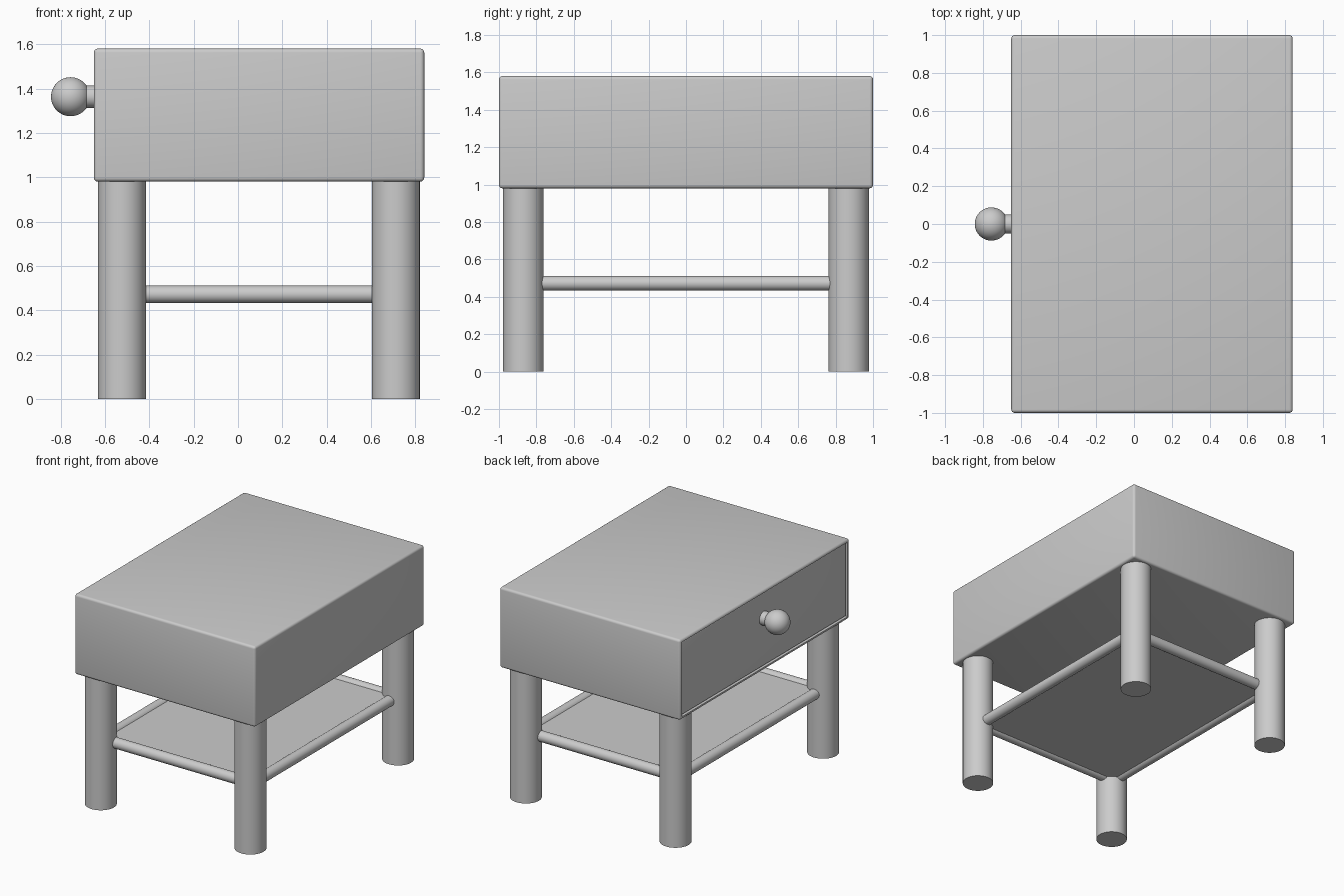
import bpy, bmesh, math
from mathutils import Matrix, Vector

if "Cube" in bpy.data.objects:
    bpy.data.objects.remove(bpy.data.objects["Cube"])


def finish(name, bm):
    bmesh.ops.recalc_face_normals(bm, faces=bm.faces[:])
    mesh = bpy.data.meshes.new(name)
    bm.to_mesh(mesh)
    bm.free()
    obj = bpy.data.objects.new(name, mesh)
    bpy.context.collection.objects.link(obj)
    bpy.ops.object.select_all(action='DESELECT')
    obj.select_set(True)
    bpy.context.view_layer.objects.active = obj
    bpy.ops.object.shade_smooth_by_angle(angle=math.radians(35))
    return obj


def box_mesh(lo, hi, bevel=0.0):
    lo, hi = Vector(lo), Vector(hi)
    bm = bmesh.new()
    bmesh.ops.create_cube(bm, size=1, matrix=Matrix.Translation((lo + hi) / 2)
                          @ Matrix.Diagonal((*(hi - lo), 1)))
    if bevel:
        bmesh.ops.bevel(bm, geom=bm.edges[:], offset=bevel, segments=4,
                        profile=0.5, affect='EDGES')
    return bm


def rod(name, a, b, radius, sides=48):
    a, b = Vector(a), Vector(b)
    turn = (b - a).to_track_quat('Z', 'Y').to_matrix().to_4x4()
    bm = bmesh.new()
    bmesh.ops.create_cone(bm, cap_ends=True, segments=sides, radius1=radius,
                          radius2=radius, depth=(b - a).length,
                          matrix=Matrix.Translation((a + b) / 2) @ turn)
    return finish(name, bm)


# Cabinet body with a shallow drawer opening on the -x side
bm = box_mesh((-0.65, -1, 0.98), (0.84, 1, 1.58), 0.018)
front = min(bm.faces, key=lambda f: f.calc_center_median().x - f.calc_area())
front = max((f for f in bm.faces if f.normal.x < -0.99), key=lambda f: f.calc_area())
bmesh.ops.inset_region(bm, faces=[front], thickness=0.006)
hole = bmesh.ops.extrude_discrete_faces(bm, faces=[front])['faces'][0]
bmesh.ops.translate(bm, verts=hole.verts, vec=(0.04, 0, 0))
finish("cabinet_body", bm)

# Drawer front sitting just inside the opening
finish("drawer_front", box_mesh((-0.64, -0.971, 1.009), (-0.605, 0.971, 1.551), 0.004))

# Drawer knob
rod("knob_stem", (-0.62, 0, 1.363), (-0.74, 0, 1.363), 0.05)
bm = bmesh.new()
bmesh.ops.create_uvsphere(bm, u_segments=48, v_segments=24, radius=0.088,
                          matrix=Matrix.Translation((-0.755, 0, 1.363)))
finish("knob_ball", bm)

# Four round legs
LEFT, RIGHT, LEG_Y = -0.523, 0.712, 0.87
for xn, x in (("left", LEFT), ("right", RIGHT)):
    for yn, s in (("front", -1), ("back", 1)):
        rod(f"{yn}_{xn}_leg", (x, s * LEG_Y, 0), (x, s * LEG_Y, 0.985), 0.108, 64)

# Stretcher rods between the legs
ROD_Y, ROD_Z = 0.845, 0.472
for xn, x in (("left", LEFT), ("right", RIGHT)):
    rod(f"{xn}_stretcher", (x, -LEG_Y, ROD_Z), (x, LEG_Y, ROD_Z), 0.039)
for yn, s in (("front", -1), ("back", 1)):
    rod(f"{yn}_stretcher", (LEFT, s * ROD_Y, ROD_Z), (RIGHT, s * ROD_Y, ROD_Z), 0.039)

# Lower shelf held by the rods
finish("lower_shelf", box_mesh((LEFT, -ROD_Y, 0.452), (RIGHT, ROD_Y, 0.492)))
